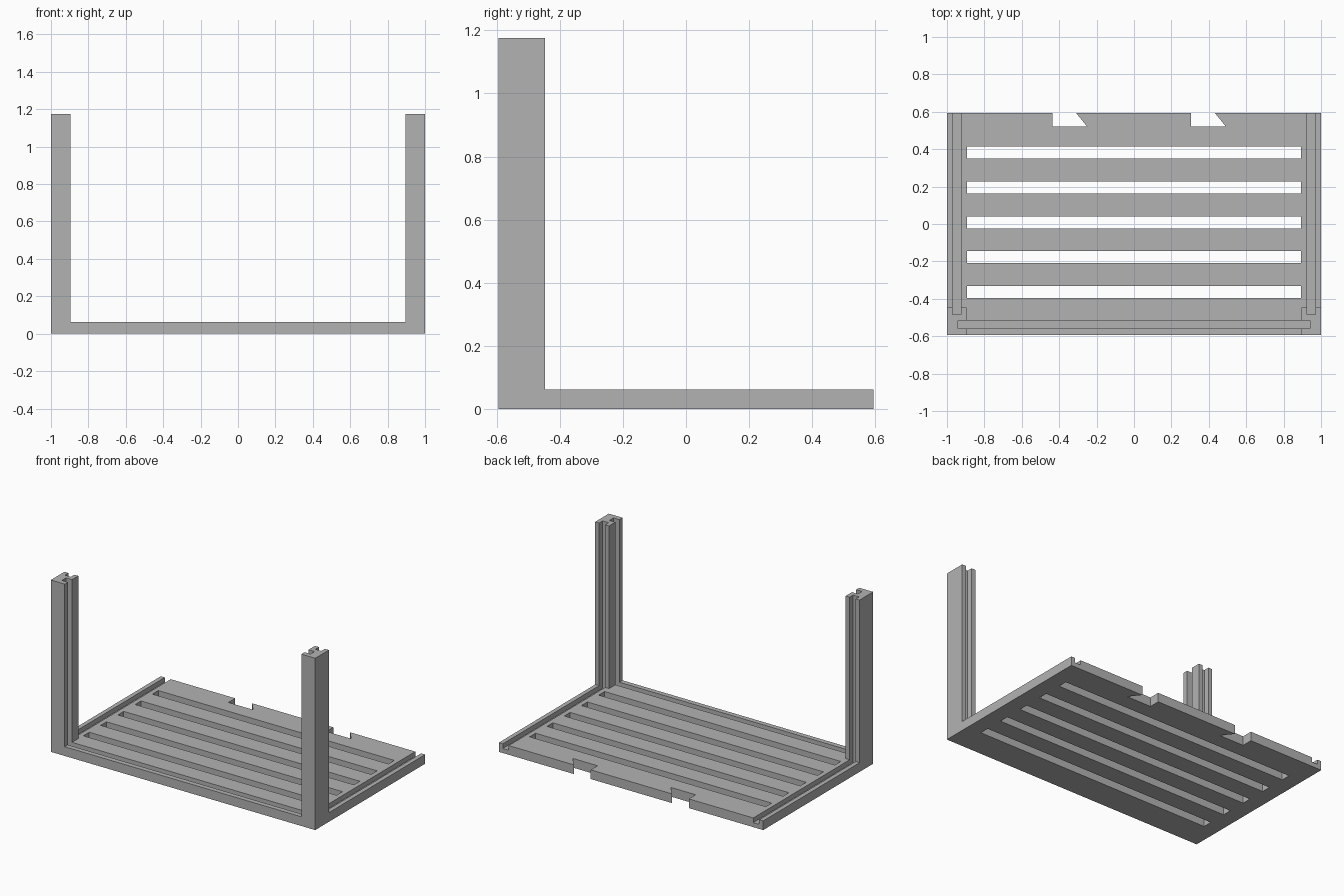
import bpy
import bmesh

cube = bpy.data.objects.get("Cube")
if cube:
    bpy.data.objects.remove(cube, do_unlink=True)

HALF_X, HALF_Y = 1.0, 0.594
PLATE_TOP, POST_TOP = 0.063, 1.175
GROOVE_FLOOR = 0.031

grey = bpy.data.materials.new("plain_grey")
grey.use_nodes = True
colour = (0.45, 0.45, 0.45, 1)
grey.diffuse_color = colour
grey.node_tree.nodes["Principled BSDF"].inputs["Base Color"].default_value = colour


def prism(bm, outline, z0, z1):
    """Extrude a flat outline from z0 to z1."""
    face = bm.faces.new([bm.verts.new((x, y, z0)) for x, y in outline])
    top = bmesh.ops.extrude_face_region(bm, geom=[face])["geom"]
    verts = [v for v in top if isinstance(v, bmesh.types.BMVert)]
    bmesh.ops.translate(bm, verts=verts, vec=(0, 0, z1 - z0))


def box(bm, x0, x1, y0, y1, z0, z1):
    prism(bm, [(x0, y0), (x1, y0), (x1, y1), (x0, y1)], z0, z1)


def make_object(name, bm):
    bmesh.ops.recalc_face_normals(bm, faces=bm.faces)
    mesh = bpy.data.meshes.new(name)
    bm.to_mesh(mesh)
    bm.free()
    mesh.materials.append(grey)
    obj = bpy.data.objects.new(name, mesh)
    bpy.context.scene.collection.objects.link(obj)
    return obj


def boolean(obj, tool, operation):
    """Combine obj with a helper, then drop the helper."""
    mod = obj.modifiers.new(operation.lower(), 'BOOLEAN')
    mod.operation, mod.solver, mod.object = operation, 'EXACT', tool
    graph = bpy.context.evaluated_depsgraph_get()
    result = bpy.data.meshes.new_from_object(obj.evaluated_get(graph))
    obj.modifiers.clear()
    obj.data = result
    bpy.data.objects.remove(tool, do_unlink=True)


# Base plate
bm = bmesh.new()
box(bm, -HALF_X, HALF_X, -HALF_Y, HALF_Y, 0, PLATE_TOP)
frame = make_object("slotted_base_with_posts", bm)

# Two front corner posts
bm = bmesh.new()
for x0, x1 in ((-HALF_X, -0.895), (0.895, HALF_X)):
    box(bm, x0, x1, -HALF_Y, -0.447, 0, POST_TOP)
boolean(frame, make_object("corner_posts", bm), 'UNION')

# Everything cut away
bm = bmesh.new()
# Panel grooves, running along the base and up the posts
box(bm, -0.94, 0.94, -0.56, -0.515, GROOVE_FLOOR, 2)
for x0, x1 in ((-0.97, -0.925), (0.925, 0.97)):
    box(bm, x0, x1, -0.485, 0.7, GROOVE_FLOOR, 2)
# Ventilation slots
for i in range(5):
    y = -0.364 + i * 0.1865
    box(bm, -0.893, 0.893, y - 0.032, y + 0.032, -0.1, 0.2)
# Hooked notches in the back edge, with one slanted side
slope = 0.06 / 0.074
for x in (-0.437, 0.305):
    far = 0.7
    prism(bm, [(x, 0.52), (x + 0.187, 0.52),
               (x + 0.187 - slope * (far - 0.52), far), (x, far)], -0.1, 0.2)
boolean(frame, make_object("cutters", bm), 'DIFFERENCE')
